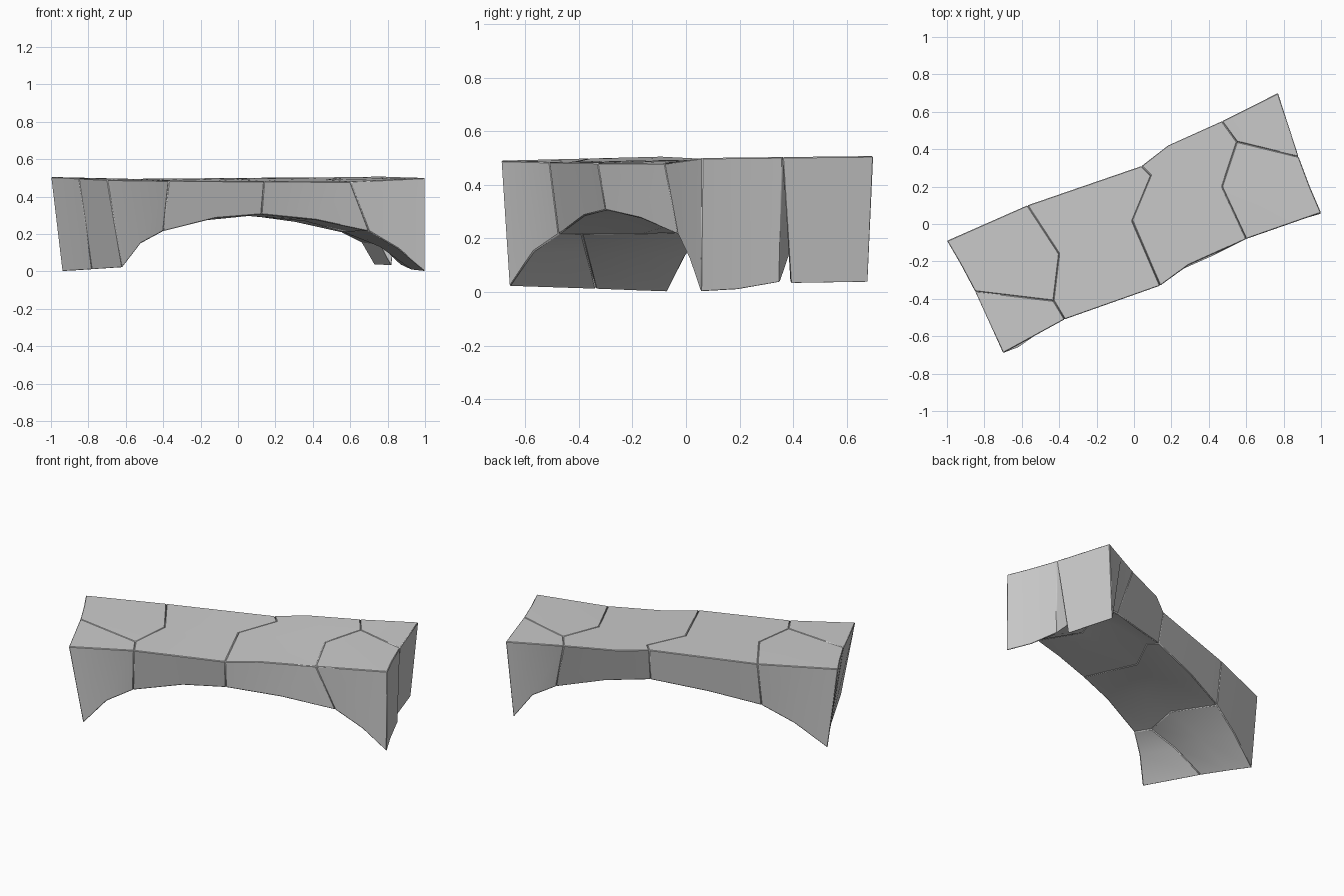
import bpy, bmesh
from mathutils import Vector as V

if "Cube" in bpy.data.objects:
    bpy.data.objects.remove(bpy.data.objects["Cube"])

# Crack lines across the deck, left to right:
# four plan points front to back, deck heights (front, back), lower front corner, lower back corner
RIBS = [
    ([(-.70, -.69), (-.85, -.36), (-.93, -.21), (-1.0, -.09)], (.49, .505), (-.62, -.66, .02), (-.94, -.07, 0)),
    ([(-.37, -.51), (-.43, -.41), (-.40, -.16), (-.57, .10)], (.485, .495), (-.40, -.475, .215), (-.57, .06, .22)),
    ([(.14, -.33), (-.01, .02), (.09, .26), (.04, .31)], (.482, .50), (.125, -.30, .305), (.05, .28, .30)),
    ([(.60, -.08), (.47, .20), (.55, .44), (.47, .55)], (.48, .503), (.70, -.03, .215), (.55, .51, .21)),
    ([(1.0, .06), (.94, .20), (.88, .36), (.77, .70)], (.50, .507), (1.0, .055, 0), (.73, .68, .035)),
]
# Arch shape halfway between ribs: lower front and lower back corners
MIDS = [((-.52, -.57, .15), (-.755, -.005, .13)),
        ((-.12, -.38, .285), (-.28, .17, .27)),
        ((.42, -.17, .275), (.30, .38, .265)),
        ((.86, .015, .12), (.66, .59, .155))]


def section(plan, heights, low_front, low_back):
    """Four deck points and the four underside points below them."""
    f, b = V(plan[0]), V(plan[3])
    lf, lb = V(low_front), V(low_back)
    top, low = [], []
    for p in plan:
        p = V(p)
        t = (p - f).dot(b - f) / (b - f).length_squared
        z = heights[0] + (heights[1] - heights[0]) * t
        top.append(V((p.x, p.y, z)))
        shift = (lf.xy - f).lerp(lb.xy - b, t)
        low.append(V((p.x + shift.x, p.y + shift.y, lf.z + (lb.z - lf.z) * t)))
    return top, low


def halfway(i):
    a, b = RIBS[i], RIBS[i + 1]
    plan = [V(p).lerp(V(q), .5) for p, q in zip(a[0], b[0])]
    if i == 2:  # the kink in the plan right of the middle
        plan[0], plan[3] = V((.29, -.22)), V((.18, .42))
    heights = [(p + q) / 2 for p, q in zip(a[1], b[1])]
    return section(plan, heights, *MIDS[i])


def stone(name, i, first, last, foot=None):
    """Loft one stone between ribs i and i+1, using plan columns first..last."""
    rings = []
    for top, low in (section(*RIBS[i]), halfway(i), section(*RIBS[i + 1])):
        rings.append((top[first:last + 1], low[first:last + 1]))
    if foot:
        rings[-1][1][foot[0]] = V(foot[1])
    bm = bmesh.new()
    rows = [[[bm.verts.new(p) for p in line] for line in ring] for ring in rings]
    n = last - first
    for (t0, l0), (t1, l1) in zip(rows, rows[1:]):
        for k in range(n):
            bm.faces.new((t0[k], t1[k], t1[k + 1], t0[k + 1]))
            bm.faces.new((l0[k + 1], l1[k + 1], l1[k], l0[k]))
        bm.faces.new((l0[0], l1[0], t1[0], t0[0]))
        bm.faces.new((t0[n], t1[n], l1[n], l0[n]))
    for t, l in (rows[0], rows[-1]):
        for k in range(n):
            bm.faces.new((t[k], t[k + 1], l[k + 1], l[k]))
    bmesh.ops.recalc_face_normals(bm, faces=bm.faces)
    mesh = bpy.data.meshes.new(name)
    bm.to_mesh(mesh)
    bm.free()
    ob = bpy.data.objects.new(name, mesh)
    bpy.context.collection.objects.link(ob)
    # Chipped edges that open the cracks between stones
    bevel = ob.modifiers.new("chipped_edges", 'BEVEL')
    bevel.width = .004
    bevel.segments = 1
    bevel.limit_method = 'ANGLE'
    bevel.angle_limit = .6
    bpy.ops.object.select_all(action='DESELECT')
    ob.select_set(True)
    bpy.context.view_layer.objects.active = ob
    bpy.ops.object.shade_smooth_by_angle(angle=.45)


# Left foot, split lengthwise
stone("left_foot_front", 0, 0, 1)
stone("left_foot_back", 0, 1, 3)
# Arch span
stone("span_left", 1, 0, 3)
stone("span_right", 2, 0, 3)
# Right foot, split lengthwise with a small step at the ground
stone("right_foot_front", 3, 0, 2, (2, (.87, .35, .035)))
stone("right_foot_back", 3, 2, 3, (0, (.82, .39, .03)))
